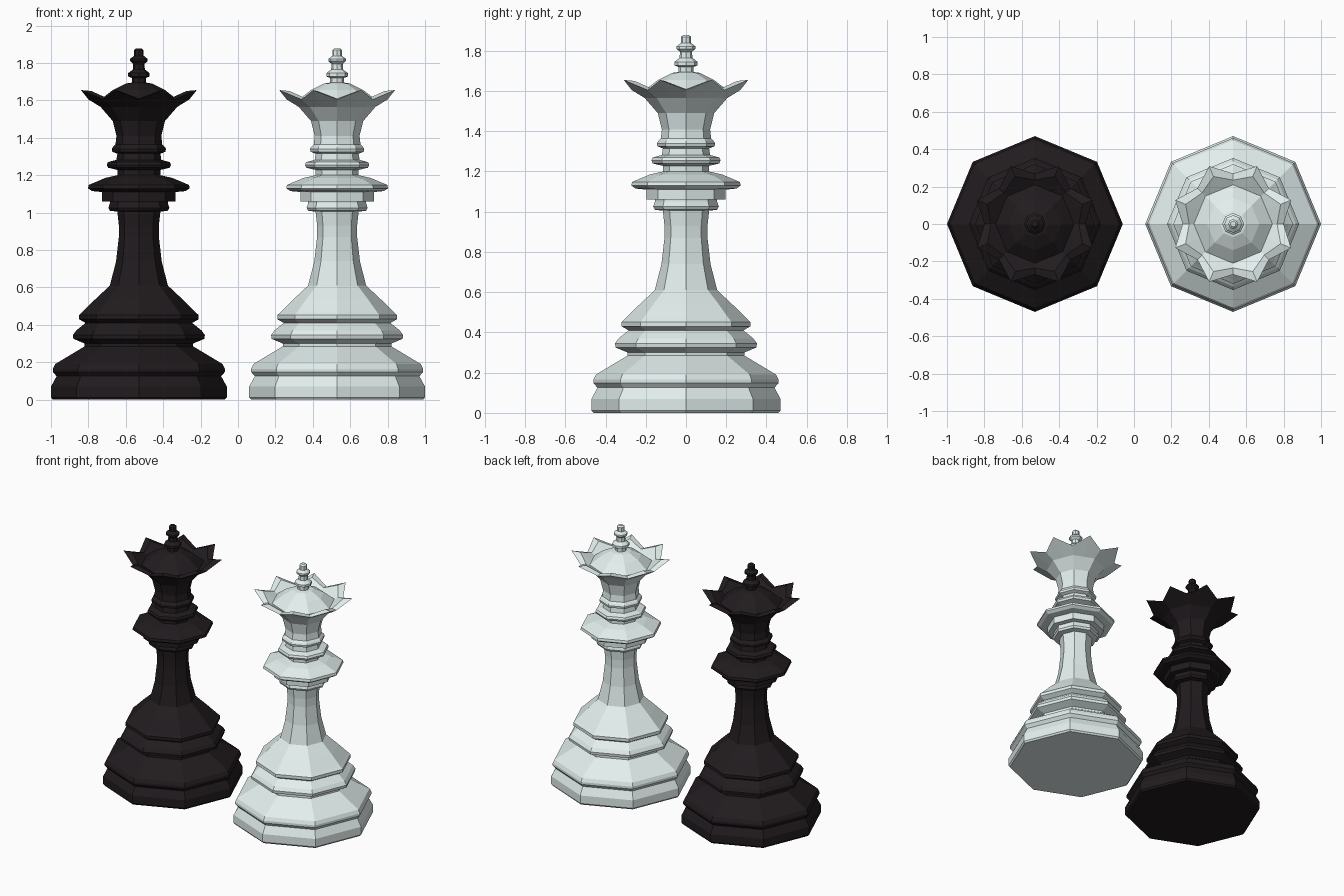
import bpy, bmesh
from math import cos, sin, pi

if "Cube" in bpy.data.objects:
    bpy.data.objects.remove(bpy.data.objects["Cube"])

SIDES = 8
# turned profile (radius, height): foot, skirt rings, stem, collars, neck
BODY = [(.46, 0), (.47, .012), (.47, .07), (.44, .125), (.46, .148), (.46, .165), (.448, .19),
        (.29, .285), (.29, .30), (.35, .325), (.353, .345), (.335, .37), (.285, .41),
        (.32, .43), (.32, .452), (.30, .47), (.235, .535), (.155, .61), (.122, .74),
        (.107, .87), (.107, .93), (.115, 1.005), (.155, 1.01), (.163, 1.025), (.155, 1.05),
        (.155, 1.06), (.197, 1.06), (.197, 1.11), (.25, 1.115), (.272, 1.13), (.268, 1.148),
        (.18, 1.185), (.115, 1.20), (.115, 1.228), (.165, 1.24), (.172, 1.255), (.165, 1.27),
        (.12, 1.282), (.115, 1.315), (.142, 1.325), (.145, 1.34), (.138, 1.352),
        (.125, 1.365), (.12, 1.41), (.14, 1.49)]
# domed cap inside the crown, then the finial
CAP = [(.21, 1.60), (.14, 1.655), (.07, 1.69), (.038, 1.695), (.038, 1.72), (.058, 1.728),
       (.058, 1.745), (.032, 1.765), (.03, 1.795), (.047, 1.81), (.047, 1.822),
       (.026, 1.838), (.026, 1.868), (.015, 1.878)]


def ring(bm, r, z, n=SIDES, tip=None):
    """Ring of points; tip = (radius, height) for every second point."""
    pts = []
    for i in range(n):
        rr, zz = tip if tip and i % 2 else (r, z)
        a = 2 * pi * i / n
        pts.append(bm.verts.new((rr * cos(a), rr * sin(a), zz)))
    return pts


def bridge(bm, a, b):
    n = len(a)
    for i in range(n):
        j = (i + 1) % n
        bm.faces.new((a[i], a[j], b[j], b[i]))


def finish(bm, name, x, mat):
    bmesh.ops.recalc_face_normals(bm, faces=bm.faces)
    me = bpy.data.meshes.new(name)
    bm.to_mesh(me)
    bm.free()
    me.materials.append(mat)
    ob = bpy.data.objects.new(name, me)
    ob.location.x = x
    bpy.context.collection.objects.link(ob)


def lathe(name, profile, x, mat):
    bm = bmesh.new()
    rings = [ring(bm, r, z) for r, z in profile]
    for a, b in zip(rings, rings[1:]):
        bridge(bm, a, b)
    bm.faces.new(rings[0])
    bm.faces.new(rings[-1])
    finish(bm, name, x, mat)


def crown(name, x, mat):
    # flared cup, points midway between the octagon corners
    k = cos(pi / SIDES)
    rows = [(.14, 1.49, (.14 * k, 1.49)),
            (.205, 1.565, (.205 * k, 1.565)),
            (.27, 1.605, (.335, 1.655)),
            (.235, 1.61, (.275, 1.65)),
            (.205, 1.595, (.205 * k, 1.595))]
    bm = bmesh.new()
    rings = [ring(bm, r, z, 2 * SIDES, t) for r, z, t in rows]
    for a, b in zip(rings, rings[1:]):
        bridge(bm, a, b)
    bm.faces.new(rings[0])
    bm.faces.new(rings[-1])
    finish(bm, name, x, mat)


def material(name, rgb):
    m = bpy.data.materials.new(name)
    m.diffuse_color = (*rgb, 1)
    m.use_nodes = True
    m.node_tree.nodes["Principled BSDF"].inputs["Base Color"].default_value = m.diffuse_color
    return m


# the two pieces
for label, x, rgb in (("dark", -.53, (.015, .011, .013)), ("light", .53, (.76, .86, .85))):
    mat = material(label, rgb)
    lathe(label + "_body", BODY, x, mat)
    crown(label + "_crown", x, mat)
    lathe(label + "_cap_and_finial", CAP, x, mat)
